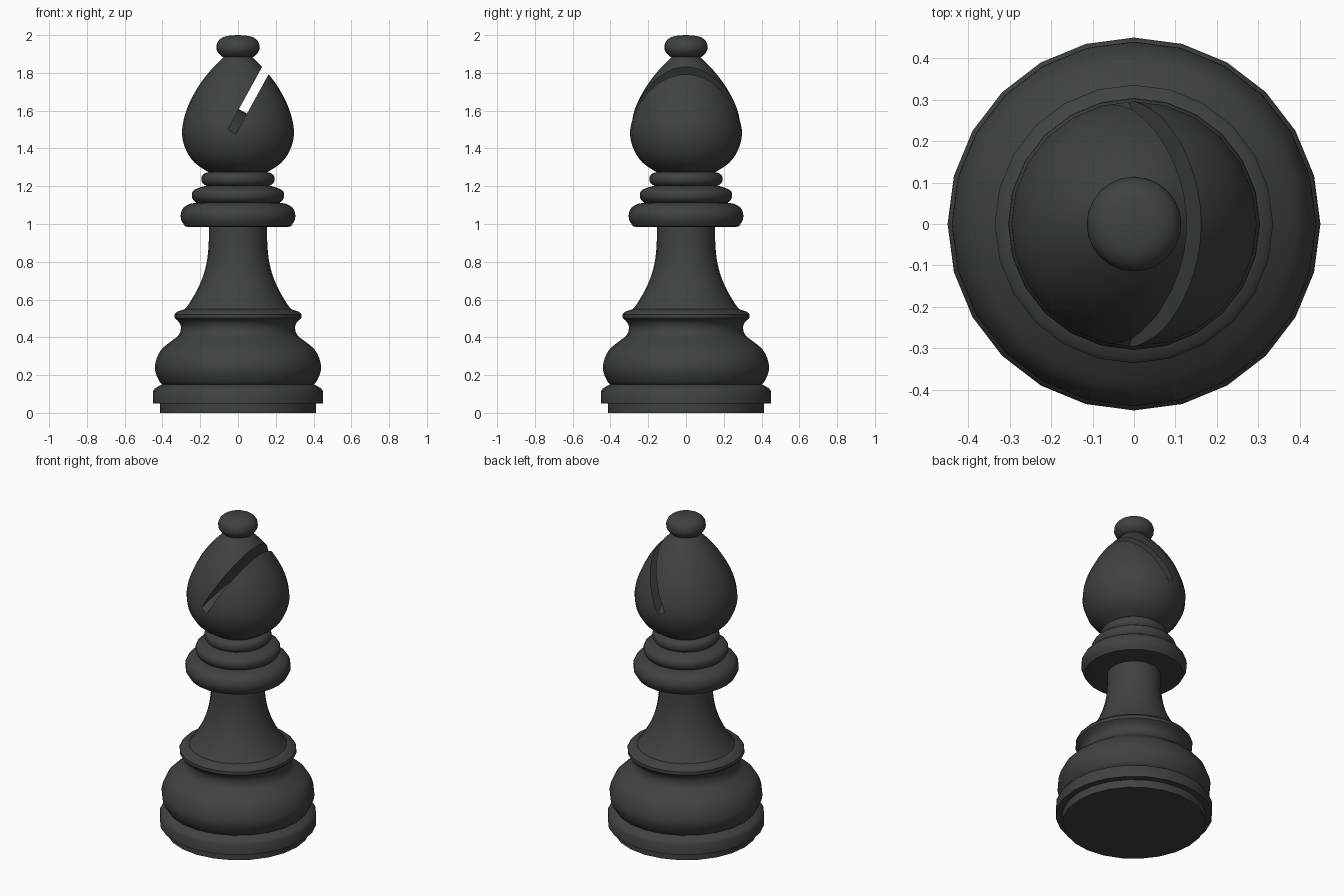
import bpy, bmesh, math
from mathutils import Vector

if "Cube" in bpy.data.objects:
    bpy.data.objects.remove(bpy.data.objects["Cube"])

SEG = 24
mat = bpy.data.materials.new("dark green black")
mat.diffuse_color = (0.048, 0.057, 0.048, 1)
mat.use_nodes = True
mat.node_tree.nodes["Principled BSDF"].inputs["Base Color"].default_value = mat.diffuse_color


def curve(pts, n=3):
    """Smooth curve through the profile points (Catmull-Rom)."""
    v = [Vector(p) for p in pts]
    v = [2 * v[0] - v[1]] + v + [2 * v[-1] - v[-2]]
    out = []
    for i in range(1, len(v) - 2):
        a, b, c, d = v[i - 1:i + 3]
        for k in range(n):
            t = k / n
            out.append(0.5 * (2 * b + (c - a) * t + (2 * a - 5 * b + 4 * c - d) * t * t
                              + (3 * b - a - 3 * c + d) * t ** 3))
    out.append(v[-2])
    return [(max(p.x, 0.0), p.y) for p in out]


def new_object(name, bm):
    bmesh.ops.recalc_face_normals(bm, faces=bm.faces)
    me = bpy.data.meshes.new(name)
    bm.to_mesh(me)
    bm.free()
    me.materials.append(mat)
    ob = bpy.data.objects.new(name, me)
    bpy.context.collection.objects.link(ob)
    return ob


def lathe(name, profile):
    """Closed turned solid from (radius, height) points."""
    bm = bmesh.new()
    rings = []
    for r, z in profile:
        rings.append([bm.verts.new((r * math.cos(2 * math.pi * i / SEG),
                                    r * math.sin(2 * math.pi * i / SEG), z))
                      for i in range(SEG)])
    for a, b in zip(rings, rings[1:]):
        for i in range(SEG):
            j = (i + 1) % SEG
            bm.faces.new((a[i], a[j], b[j], b[i]))
    bm.faces.new(rings[0])
    bm.faces.new(rings[-1])
    return new_object(name, bm)


def activate(ob):
    bpy.ops.object.select_all(action='DESELECT')
    ob.select_set(True)
    bpy.context.view_layer.objects.active = ob


# stepped foot
foot = lathe("foot", [(0.412, 0), (0.412, 0.05), (0.45, 0.05), (0.45, 0.115),
                      (0.44, 0.13), (0.405, 0.15), (0.38, 0.155)])
# bulging base with flared rim
base = lathe("base", curve([(0.39, 0.145), (0.415, 0.165), (0.438, 0.22), (0.436, 0.27),
                            (0.41, 0.33), (0.36, 0.375), (0.315, 0.41), (0.302, 0.45),
                            (0.312, 0.48), (0.336, 0.502)])
             + [(0.336, 0.522), (0.325, 0.535), (0.28, 0.55)])
# tapering stem
stem = lathe("stem", curve([(0.29, 0.54), (0.265, 0.57), (0.225, 0.635), (0.19, 0.71),
                            (0.167, 0.79), (0.156, 0.88), (0.153, 1.0)]))
# three stacked collar rings
collar = lathe("collar", curve([(0.14, 0.985), (0.265, 0.985), (0.285, 0.995), (0.302, 1.025),
                                (0.302, 1.06), (0.285, 1.09), (0.25, 1.108), (0.2, 1.115)], 2))
ring_mid = lathe("middle_ring", curve([(0.2, 1.108), (0.228, 1.118), (0.243, 1.14), (0.243, 1.165),
                                       (0.228, 1.183), (0.18, 1.2), (0.15, 1.205)], 2))
ring_top = lathe("top_ring", curve([(0.15, 1.195), (0.178, 1.208), (0.192, 1.225), (0.192, 1.25),
                                    (0.178, 1.268), (0.14, 1.277)], 2))
# teardrop head
head = lathe("head", curve([(0.13, 1.262), (0.165, 1.28), (0.23, 1.325), (0.275, 1.39),
                            (0.296, 1.47), (0.288, 1.55), (0.26, 1.635), (0.215, 1.72),
                            (0.16, 1.796), (0.11, 1.85), (0.08, 1.88), (0.066, 1.9)]))
# knob on top
knob = lathe("knob", curve([(0.065, 1.88), (0.09, 1.89), (0.11, 1.915), (0.114, 1.94), (0.105, 1.968),
                            (0.08, 1.988), (0.045, 1.997), (0.004, 2.0)]))

# slanted slot through the head, with an arched floor
ang = math.radians(28.8)
along = Vector((math.sin(ang), 0, math.cos(ang)))
across = Vector((math.cos(ang), 0, -math.sin(ang)))
origin = Vector((0.026, 0, 1.596))
outline = []
for i in range(17):
    y = -0.36 + 0.72 * i / 16
    outline.append((y, -0.12 * (y / 0.29) ** 2))
outline += [(0.36, 0.5), (-0.36, 0.5)]
bm = bmesh.new()
sides = [[bm.verts.new(origin + along * t + across * s + Vector((0, y, 0))) for y, t in outline]
         for s in (-0.0245, 0.0245)]
n = len(outline)
for s in sides:
    bm.faces.new(s)
for i in range(n):
    j = (i + 1) % n
    bm.faces.new((sides[0][i], sides[0][j], sides[1][j], sides[1][i]))
cutter = new_object("slot_cutter", bm)
cutter.hide_render = True
mod = head.modifiers.new("slot", 'BOOLEAN')
mod.operation = 'DIFFERENCE'
mod.solver = 'EXACT'
mod.object = cutter
activate(head)
bpy.ops.object.modifier_apply(modifier=mod.name)
bpy.data.objects.remove(cutter)

for ob in (foot, base, stem, collar, ring_mid, ring_top, head, knob):
    activate(ob)
    bpy.ops.object.shade_smooth_by_angle(angle=math.radians(35))
